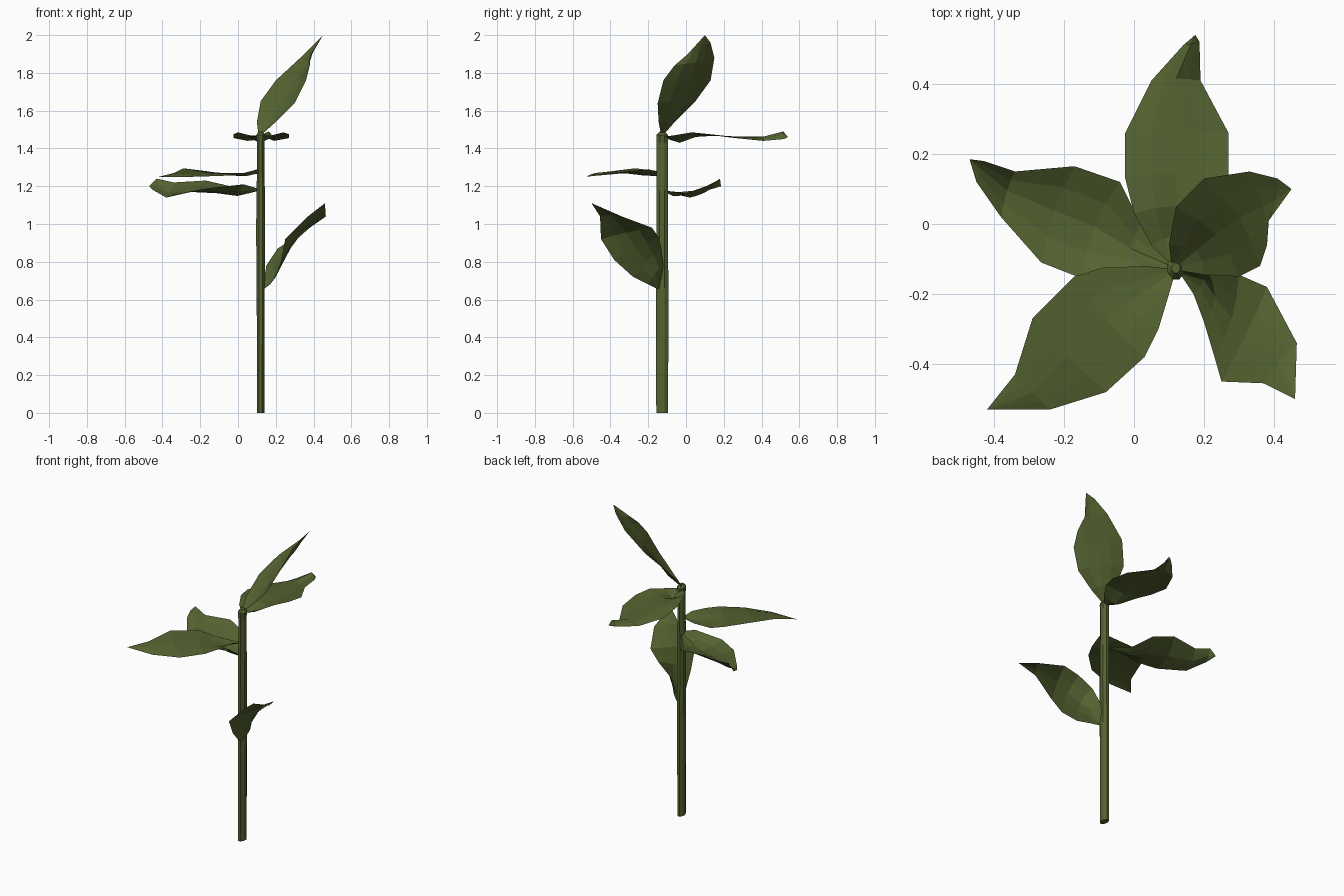
import bpy
import bmesh
import math
from mathutils import Vector

old = bpy.data.objects.get("Cube")
if old:
    bpy.data.objects.remove(old, do_unlink=True)

# One leaf green for the whole plant
green = bpy.data.materials.new("leaf_green")
green.use_nodes = True
colour = (0.09, 0.125, 0.03, 1)
green.diffuse_color = colour
green.node_tree.nodes["Principled BSDF"].inputs["Base Color"].default_value = colour


def finish(name, bm):
    """Turn a bmesh into a named, flat shaded object."""
    mesh = bpy.data.meshes.new(name)
    bm.to_mesh(mesh)
    bm.free()
    mesh.materials.append(green)
    obj = bpy.data.objects.new(name, mesh)
    bpy.context.collection.objects.link(obj)
    return obj


def bridge(bm, row, following, closed=False):
    """Join two rows of vertices with quads."""
    count = len(row)
    for i in range(count if closed else count - 1):
        j = (i + 1) % count
        bm.faces.new((row[i], row[j], following[j], following[i]))


def leaf(name, base, tip, edge_a, edge_b, fold_base, fold_tip, columns=4):
    """Sheet between two edges; the midrib is pushed along the upward normal."""
    bm = bmesh.new()
    base, tip = Vector(base), Vector(tip)
    along = tip - base
    start, end = bm.verts.new(base), bm.verts.new(tip)
    rows = []
    for i, (a, b) in enumerate(zip(edge_a, edge_b)):
        a, b = Vector(a), Vector(b)
        normal = (b - a).cross(along).normalized()
        if normal.z < 0:
            normal.negate()
        t = i / (len(edge_a) - 1)
        fold = fold_base + (fold_tip - fold_base) * t
        row = []
        for c in range(columns + 1):
            s = c / columns
            bulge = fold * (1 - abs(2 * s - 1) ** 1.5)
            # Stations bow towards the tip along the midrib
            bow = along * 0.04 * math.sin(math.pi * s) * (1 - t)
            row.append(bm.verts.new(a.lerp(b, s) + normal * bulge + bow))
        rows.append(row)
    for row, following in zip(rows, rows[1:]):
        bridge(bm, row, following)
    for c in range(columns):
        bm.faces.new((start, rows[0][c + 1], rows[0][c]))
        bm.faces.new((end, rows[-1][c], rows[-1][c + 1]))
    bmesh.ops.recalc_face_normals(bm, faces=bm.faces)
    if sum(f.normal.z * f.calc_area() for f in bm.faces) < 0:
        bmesh.ops.reverse_faces(bm, faces=bm.faces)
    return finish(name, bm)


def stem(name, centre, rings, sides=8):
    """Oval stalk from (height, x radius, y radius) rings."""
    bm = bmesh.new()
    loops = []
    for z, rx, ry in rings:
        angles = [math.tau * (k + 0.5) / sides for k in range(sides)]
        loops.append([bm.verts.new((centre[0] + rx * math.cos(a),
                                    centre[1] + ry * math.sin(a), z)) for a in angles])
    for lower, upper in zip(loops, loops[1:]):
        bridge(bm, lower, upper, closed=True)
    bm.faces.new(reversed(loops[0]))
    bm.faces.new(loops[-1])
    return finish(name, bm)


# Stalk with slight swellings where the leaves join
stem("stem", (0.12, -0.126),
     [(0, 0.021, 0.034), (0.4, 0.022, 0.035), (0.66, 0.023, 0.035),
      (0.95, 0.026, 0.034), (1.18, 0.024, 0.034), (1.27, 0.021, 0.033),
      (1.43, 0.021, 0.033), (1.47, 0.026, 0.034), (1.49, 0.012, 0.015)])

# Level leaf at the back of the top
leaf("back_leaf", (0.12, -0.13, 1.46), (0.175, 0.54, 1.46),
     [(0.05, -0.06, 1.47), (0, 0.03, 1.485), (-0.025, 0.13, 1.475),
      (-0.025, 0.26, 1.455), (0.05, 0.41, 1.44), (0.14, 0.51, 1.45)],
     [(0.18, -0.06, 1.47), (0.24, 0.03, 1.485), (0.27, 0.13, 1.475),
      (0.27, 0.26, 1.455), (0.19, 0.41, 1.44), (0.187, 0.52, 1.45)],
     -0.04, 0.04)

# Upright leaf at the very top
leaf("top_leaf", (0.11, -0.13, 1.46), (0.45, 0.1, 2.0),
     [(0.10, -0.06, 1.54), (0.12, 0.05, 1.65), (0.2, 0.13, 1.76),
      (0.33, 0.15, 1.88), (0.41, 0.13, 1.96)],
     [(0.2, -0.145, 1.54), (0.3, -0.15, 1.64), (0.36, -0.12, 1.76),
      (0.38, -0.06, 1.84), (0.385, 0.01, 1.9)],
     -0.03, -0.01)

# Level leaf at the front right
leaf("front_right_leaf", (0.12, -0.13, 1.27), (-0.42, -0.53, 1.25),
     [(0.03, -0.12, 1.26), (-0.09, -0.125, 1.26), (-0.17, -0.15, 1.28),
      (-0.29, -0.27, 1.295), (-0.34, -0.43, 1.27)],
     [(0.10, -0.2, 1.29), (0.07, -0.3, 1.28), (0.03, -0.38, 1.27),
      (-0.08, -0.48, 1.255), (-0.24, -0.53, 1.25)],
     -0.02, 0.01)

# Cupped leaf at the back right
leaf("back_right_leaf", (0.13, -0.13, 1.18), (-0.47, 0.185, 1.2),
     [(0.02, 0, 1.16), (-0.04, 0.12, 1.2), (-0.17, 0.165, 1.23),
      (-0.34, 0.15, 1.22), (-0.43, 0.18, 1.24)],
     [(0.03, -0.14, 1.21), (-0.15, -0.155, 1.19), (-0.265, -0.11, 1.17),
      (-0.38, 0.02, 1.14), (-0.45, 0.12, 1.18)],
     -0.04, -0.01)

# Rising leaf low on the front left
leaf("front_left_leaf", (0.13, -0.14, 0.65), (0.46, -0.5, 1.11),
     [(0.17, -0.2, 0.68), (0.2, -0.28, 0.72), (0.23, -0.38, 0.81),
      (0.25, -0.45, 0.92), (0.37, -0.455, 1.04)],
     [(0.15, -0.12, 0.78), (0.21, -0.13, 0.87), (0.3, -0.145, 0.93),
      (0.38, -0.18, 0.98), (0.465, -0.34, 1.04)],
     -0.03, 0.01)
